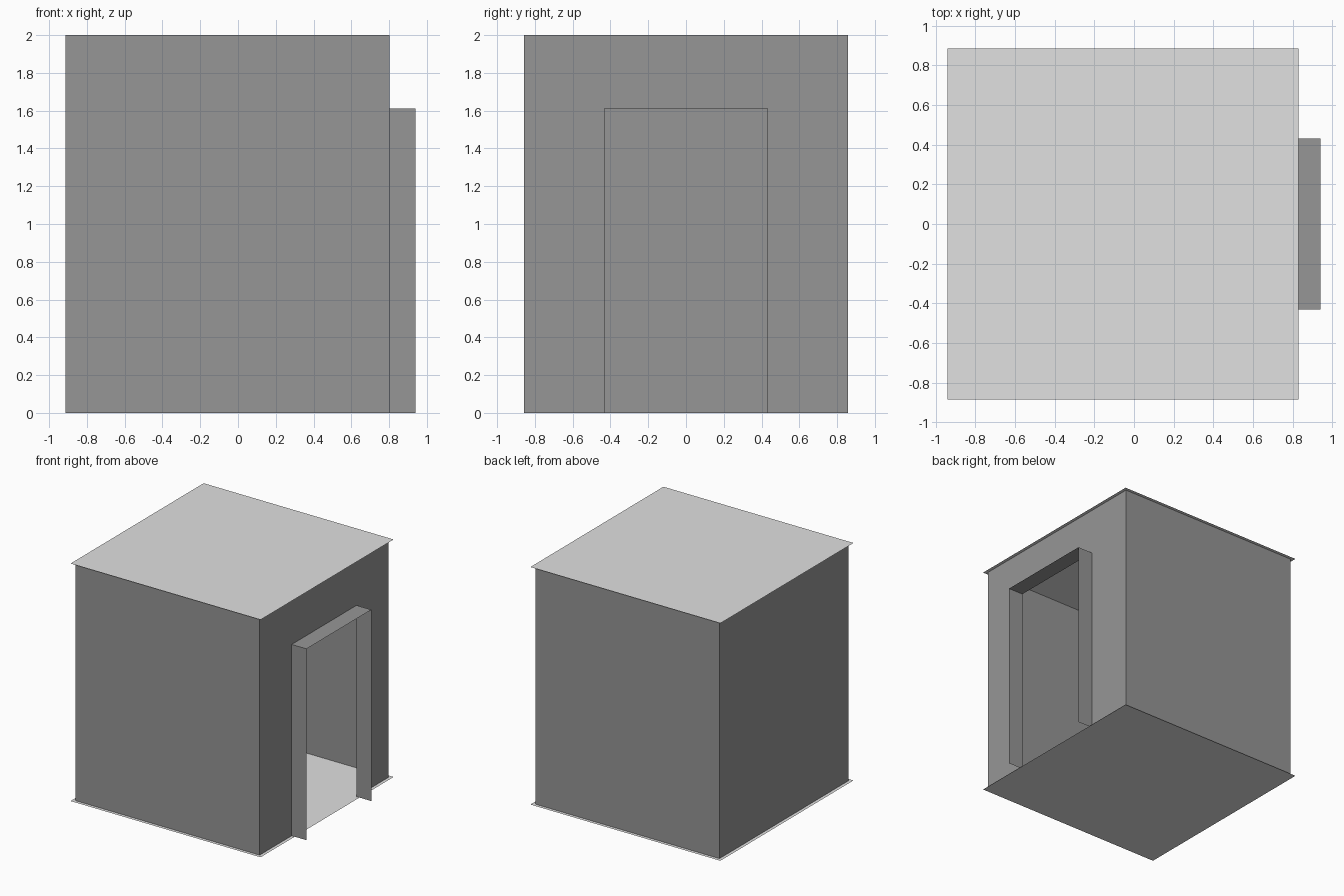
import bpy

if "Cube" in bpy.data.objects:
    bpy.data.objects.remove(bpy.data.objects["Cube"])

# Main dimensions
CX = -0.055            # centre of the room in x
WALL = 0.857           # half width of the walls
SLAB = 0.885           # half width of roof and floor sheets
TOP = 2.0
DOOR_Y, DOOR_Z = 0.431, 1.611
OUT_X = 0.94           # outer edge of the door frame
X0, X1 = CX - WALL, CX + WALL


def material(name, grey):
    m = bpy.data.materials.new(name)
    m.diffuse_color = (grey, grey, grey, 1)
    m.use_nodes = True
    m.node_tree.nodes["Principled BSDF"].inputs["Base Color"].default_value = m.diffuse_color
    return m


light = material("light grey", 0.75)
dark = material("mid grey", 0.305)


def sheet(name, polygons, mat):
    """Object made of thin flat polygons."""
    verts, faces = [], []
    for poly in polygons:
        faces.append(range(len(verts), len(verts) + len(poly)))
        verts += poly
    mesh = bpy.data.meshes.new(name)
    mesh.from_pydata(verts, [], [list(f) for f in faces])
    mesh.materials.append(mat)
    obj = bpy.data.objects.new(name, mesh)
    bpy.context.collection.objects.link(obj)
    return obj


def upright(a, b, height):
    """Vertical rectangle standing on the ground line a-b."""
    return [(*a, 0), (*b, 0), (*b, height), (*a, height)]


# Floor and roof sheets overhang the walls slightly
for name, z, s in (("floor", 0, 1), ("roof", TOP, 1)):
    corners = ((-1, -1), (1, -1), (1, 1), (-1, 1))
    sheet(name, [[(CX + SLAB * i, SLAB * j, z) for i, j in corners]], light)

# Three plain walls
sheet("front_wall", [upright((X0, -WALL), (X1, -WALL), TOP)], dark)
sheet("back_wall", [upright((X1, WALL), (X0, WALL), TOP)], dark)
sheet("left_wall", [upright((X0, WALL), (X0, -WALL), TOP)], dark)

# Right wall with the doorway left open: two side panels and a panel above
sheet("door_wall", [
    upright((X1, -WALL), (X1, -DOOR_Y), DOOR_Z),
    upright((X1, DOOR_Y), (X1, WALL), DOOR_Z),
    [(X1, y, z) for y, z in ((-WALL, DOOR_Z), (-DOOR_Y, DOOR_Z), (DOOR_Y, DOOR_Z),
                             (WALL, DOOR_Z), (WALL, TOP), (-WALL, TOP))],
], dark)

# Door frame sticking out of the wall
sheet("door_frame", [
    upright((X1, -DOOR_Y), (OUT_X, -DOOR_Y), DOOR_Z),
    upright((OUT_X, DOOR_Y), (X1, DOOR_Y), DOOR_Z),
    [(X1, -DOOR_Y, DOOR_Z), (OUT_X, -DOOR_Y, DOOR_Z),
     (OUT_X, DOOR_Y, DOOR_Z), (X1, DOOR_Y, DOOR_Z)],
], dark)
